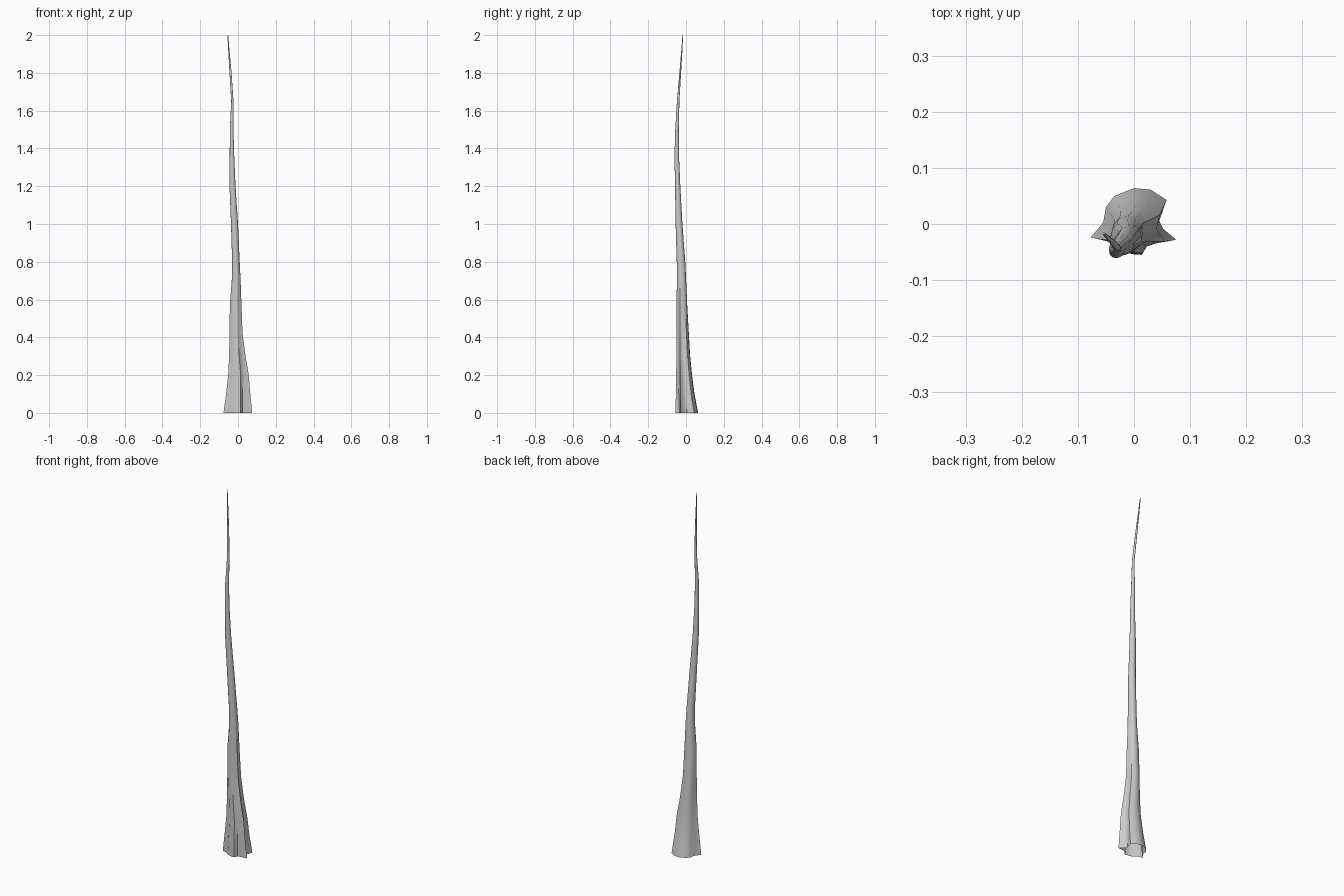
import bpy, bmesh, math

# Flared root outline at the ground (x, y), counter-clockwise
ROOT = [(0.075, -0.027), (0.052, -0.008), (0.045, 0.006), (0.058, 0.043),
        (0.030, 0.061), (0.0, 0.064), (-0.035, 0.050), (-0.050, 0.030),
        (-0.055, 0.003), (-0.077, -0.023), (-0.047, -0.029), (-0.028, -0.048),
        (0.0, -0.053), (0.014, -0.054), (0.023, -0.034), (0.045, -0.030)]

# Stem extents: z, min x, max x, min y, max y
RINGS = [(0.00, -0.077, 0.075, -0.055, 0.064), (0.10, -0.063, 0.065, -0.054, 0.045),
         (0.20, -0.052, 0.057, -0.052, 0.032), (0.30, -0.047, 0.040, -0.051, 0.022),
         (0.42, -0.045, 0.024, -0.050, 0.015), (0.58, -0.043, 0.018, -0.050, 0.006),
         (0.72, -0.032, 0.013, -0.048, 0.0), (0.80, -0.031, 0.009, -0.049, -0.004),
         (1.00, -0.037, 0.0, -0.055, -0.019), (1.20, -0.045, -0.013, -0.058, -0.030),
         (1.36, -0.044, -0.020, -0.061, -0.037), (1.50, -0.043, -0.024, -0.057, -0.038),
         (1.65, -0.036, -0.024, -0.048, -0.035), (1.80, -0.045, -0.034, -0.035, -0.026),
         (1.92, -0.052, -0.045, -0.025, -0.019), (2.00, -0.056, -0.052, -0.019, -0.015)]


def section(z, x0, x1, y0, y1):
    """Root outline fading to a circle with height, fitted to the extents."""
    w = max(0.0, 1 - z / 0.75)
    pts = []
    for x, y in ROOT:
        a = math.atan2(y, x)
        pts.append((w * x + (1 - w) * 0.06 * math.cos(a),
                    w * y + (1 - w) * 0.06 * math.sin(a)))
    xs, ys = [p[0] for p in pts], [p[1] for p in pts]
    fx = (x1 - x0) / (max(xs) - min(xs))
    fy = (y1 - y0) / (max(ys) - min(ys))
    return [(x0 + (x - min(xs)) * fx, y0 + (y - min(ys)) * fy, z) for x, y in pts]


# Tapering crooked stem, open underneath
bm = bmesh.new()
rings = [[bm.verts.new(p) for p in section(*r)] for r in RINGS]
n = len(ROOT)
for lo, hi in zip(rings, rings[1:]):
    for i in range(n):
        j = (i + 1) % n
        bm.faces.new((lo[i], lo[j], hi[j], hi[i]))
bm.faces.new(rings[-1])
mesh = bpy.data.meshes.new("trunk")
bm.to_mesh(mesh)
bm.free()
trunk = bpy.data.objects.new("trunk", mesh)
bpy.context.collection.objects.link(trunk)

# Smooth bark with sharp root ridges
bpy.context.view_layer.objects.active = trunk
trunk.select_set(True)
bpy.ops.object.shade_smooth_by_angle(angle=math.radians(40))
